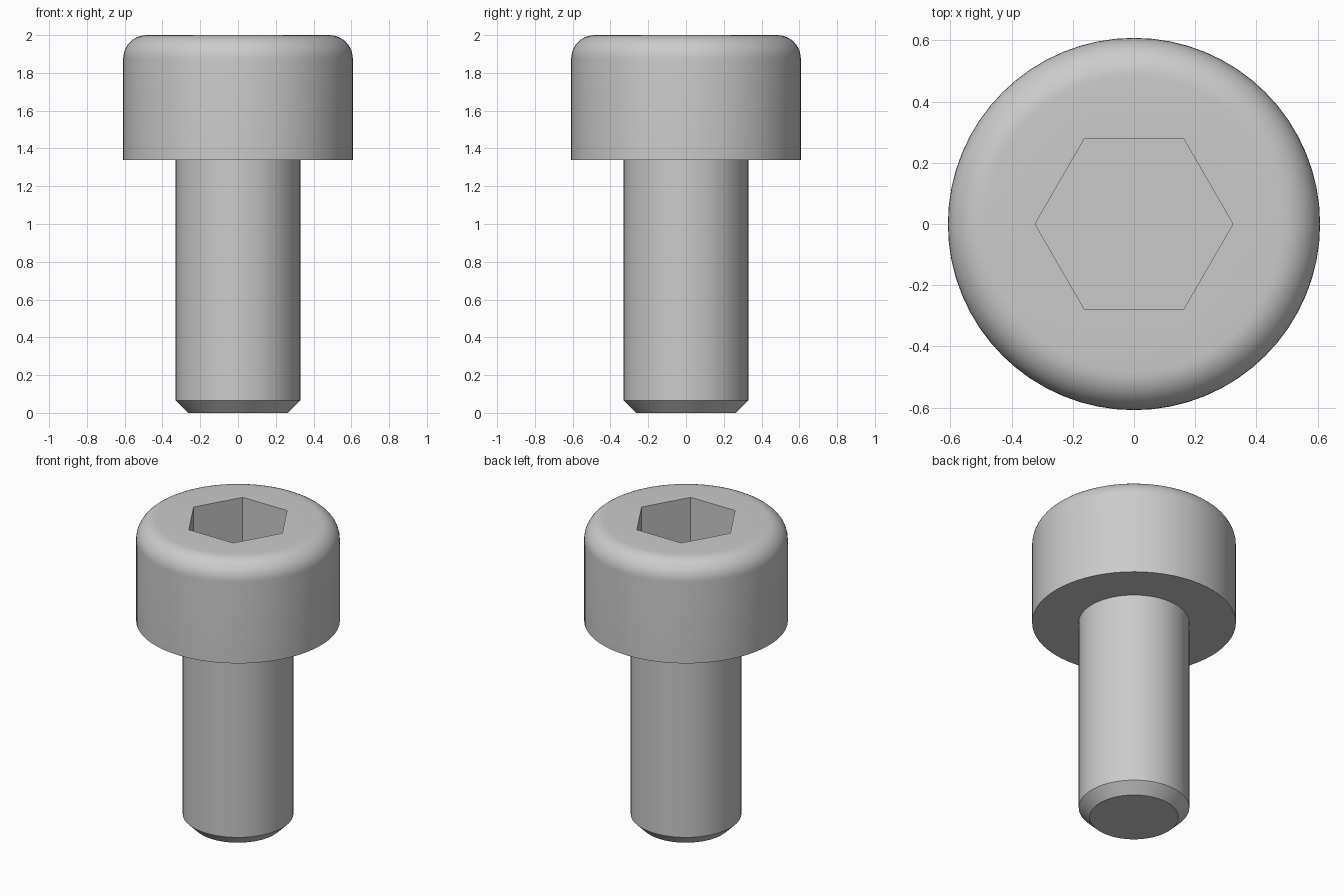
import bpy
import bmesh
from math import cos, sin, pi, radians

SEGMENTS = 64
HEAD_R, SHANK_R, TIP_R, SOCKET_R = 0.608, 0.33, 0.265, 0.323
TOP, HEAD_BASE, CHAMFER, SOCKET_FLOOR = 2.0, 1.34, 0.065, 1.67
FILLET = 0.125

cube = bpy.data.objects.get("Cube")
if cube:
    bpy.data.objects.remove(cube, do_unlink=True)

# Plain grey metal
steel = bpy.data.materials.new("grey_steel")
steel.use_nodes = True
colour = (0.6, 0.6, 0.6, 1.0)
steel.diffuse_color = colour
steel.node_tree.nodes["Principled BSDF"].inputs["Base Color"].default_value = colour


def ring(bm, radius, z, sides=SEGMENTS):
    """Closed loop of edges at one height."""
    verts = [bm.verts.new((radius * cos(2 * pi * i / sides),
                           radius * sin(2 * pi * i / sides), z))
             for i in range(sides)]
    edges = [bm.edges.new((verts[i], verts[(i + 1) % sides])) for i in range(sides)]
    return verts, edges


def build(name, sections, cap_first=False, cap_last=False):
    """Skin a list of (radius, z, sides) sections into one smooth-shaded part."""
    bm = bmesh.new()
    rings = [ring(bm, *section) for section in sections]
    for (_, lower), (_, upper) in zip(rings, rings[1:]):
        bmesh.ops.bridge_loops(bm, edges=lower + upper)
    if cap_first:
        bm.faces.new(rings[0][0])
    if cap_last:
        bm.faces.new(rings[-1][0])
    bmesh.ops.recalc_face_normals(bm, faces=bm.faces[:])
    # Open skins still need their outer wall facing outward
    wall = max(bm.faces, key=lambda f: f.calc_center_median().xy.length)
    if wall.normal.xy.dot(wall.calc_center_median().xy) < 0:
        bmesh.ops.reverse_faces(bm, faces=bm.faces[:])
    mesh = bpy.data.meshes.new(name)
    bm.to_mesh(mesh)
    bm.free()
    mesh.materials.append(steel)
    obj = bpy.data.objects.new(name, mesh)
    bpy.context.collection.objects.link(obj)
    bpy.ops.object.select_all(action='DESELECT')
    obj.select_set(True)
    bpy.context.view_layer.objects.active = obj
    bpy.ops.object.shade_smooth_by_angle(angle=radians(30))
    return obj


# Shank with chamfered tip
build("shank", [(TIP_R, 0, SEGMENTS), (SHANK_R, CHAMFER, SEGMENTS),
                (SHANK_R, HEAD_BASE, SEGMENTS)], cap_first=True)

# Head: underside, wall, rounded rim, flat top, hexagonal socket
steps = 10
rim = [(HEAD_R - FILLET + FILLET * cos(a), TOP - FILLET + FILLET * sin(a), SEGMENTS)
       for a in (pi / 2 * i / steps for i in range(steps + 1))]
build("socket_head",
      [(SHANK_R, HEAD_BASE, SEGMENTS), (HEAD_R, HEAD_BASE, SEGMENTS)] + rim +
      [(SOCKET_R, TOP, 6), (SOCKET_R, SOCKET_FLOOR, 6)], cap_last=True)
